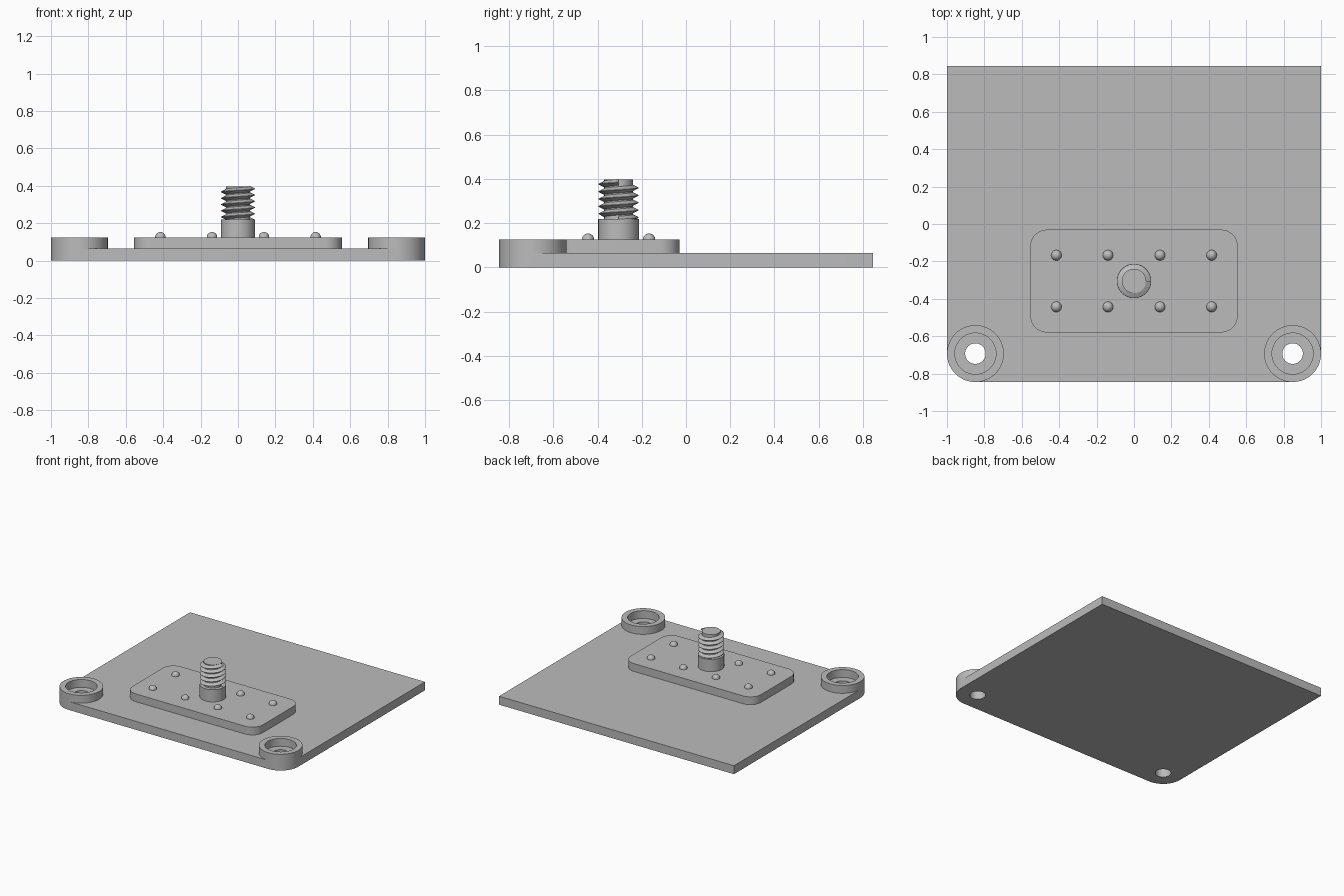
import bpy, bmesh, math

if "Cube" in bpy.data.objects:
    bpy.data.objects.remove(bpy.data.objects["Cube"])

grey = bpy.data.materials.new("plain grey")
grey.diffuse_color = (0.5, 0.5, 0.5, 1)
grey.use_nodes = True
grey.node_tree.nodes["Principled BSDF"].inputs["Base Color"].default_value = grey.diffuse_color


def finish(name, bm, angle=30):
    """Turn a bmesh into a named grey object, smooth with sharp edges kept."""
    bmesh.ops.remove_doubles(bm, verts=bm.verts, dist=1e-5)
    bmesh.ops.recalc_face_normals(bm, faces=bm.faces)
    mesh = bpy.data.meshes.new(name)
    bm.to_mesh(mesh)
    bm.free()
    mesh.materials.append(grey)
    ob = bpy.data.objects.new(name, mesh)
    bpy.context.collection.objects.link(ob)
    bpy.ops.object.select_all(action='DESELECT')
    ob.select_set(True)
    bpy.context.view_layer.objects.active = ob
    bpy.ops.object.shade_smooth_by_angle(angle=math.radians(angle))
    return ob


def arc(cx, cy, r, start, sweep, n):
    return [(cx + r * math.cos(math.radians(start + sweep * i / n)),
             cy + r * math.sin(math.radians(start + sweep * i / n))) for i in range(n + 1)]


def circle(cx, cy, r, n=48):
    return arc(cx, cy, r, 0, 360, n)[:-1]


def slab(name, loops, z0, z1):
    """Extrude an outline (first loop) with holes (other loops)."""
    cu = bpy.data.curves.new(name, 'CURVE')
    cu.dimensions, cu.fill_mode, cu.extrude = '2D', 'BOTH', (z1 - z0) / 2
    for pts in loops:
        sp = cu.splines.new('POLY')
        sp.points.add(len(pts) - 1)
        for p, (x, y) in zip(sp.points, pts):
            p.co = (x, y, 0, 1)
        sp.use_cyclic_u = True
    tmp = bpy.data.objects.new(name + "_outline", cu)
    bpy.context.collection.objects.link(tmp)
    mesh = bpy.data.meshes.new_from_object(tmp.evaluated_get(bpy.context.evaluated_depsgraph_get()))
    bm = bmesh.new()
    bm.from_mesh(mesh)
    bmesh.ops.translate(bm, verts=bm.verts, vec=(0, 0, (z0 + z1) / 2))
    bpy.data.objects.remove(tmp)
    bpy.data.curves.remove(cu)
    bpy.data.meshes.remove(mesh)
    return finish(name, bm)


def lathe(name, cx, cy, profile, n=48):
    """Revolve an (r, z) profile about a vertical axis."""
    bm = bmesh.new()
    verts = [bm.verts.new((cx + r, cy, z)) for r, z in profile]
    edges = [bm.edges.new(p) for p in zip(verts, verts[1:])]
    bmesh.ops.spin(bm, geom=verts + edges, cent=(cx, cy, 0), axis=(0, 0, 1),
                   angle=math.tau, steps=n, use_merge=True)
    return finish(name, bm)


T, TOP = 0.065, 0.125          # plate top, pad and boss top
BX, BY, BR = 0.848, -0.693, 0.152

# base plate: square back corners, round front corners, two bolt holes
outline = ([(1, 0.845), (-1, 0.845)] + arc(-BX, BY, BR, 180, 90, 16)
           + arc(BX, BY, BR, 270, 90, 16))
slab("base_plate", [outline, circle(-BX, BY, 0.055), circle(BX, BY, 0.055)], 0, T)

# raised rings around the bolt holes
for side, s in (("left", -1), ("right", 1)):
    slab(side + "_boss", [circle(s * BX, BY, BR, 64), circle(s * BX, BY, 0.11)], T, TOP)

# mounting pad with rounded corners
CY, PX, PY, PR = -0.305, 0.555, 0.275, 0.09
pad = []
for k, (sx, sy) in enumerate(((1, 1), (-1, 1), (-1, -1), (1, -1))):
    pad += arc(sx * (PX - PR), CY + sy * (PY - PR), PR, 90 * k, 90, 10)
slab("mounting_pad", [pad], T, TOP)

# domed rivets
for i, x in enumerate((-0.415, -0.139, 0.139, 0.415)):
    for row, y in (("front", CY - 0.138), ("back", CY + 0.138)):
        dome = [(0.028 * math.cos(a), TOP + 0.028 * math.sin(a))
                for a in (math.pi / 16 * j for j in range(8))] + [(0, TOP + 0.028)]
        lathe(f"{row}_rivet_{i + 1}", x, y, dome, 24)

# stud collar and threaded core
lathe("stud_collar", 0, CY, [(0.092, TOP), (0.092, 0.219), (0, 0.219)])
lathe("stud_core", 0, CY, [(0.065, 0.215), (0.065, 0.397), (0, 0.397)])

# helical thread: triangular ridge wound around the core
bm = bmesh.new()
pitch, turns, steps = 0.0335, 5, 40
rings = []
for i in range(turns * steps + 1):
    a, z = math.tau * i / steps, 0.217 + pitch * i / steps
    rings.append([bm.verts.new((r * math.cos(a), CY + r * math.sin(a), z + dz))
                  for r, dz in ((0.063, -0.015), (0.091, -0.001), (0.091, 0.001), (0.063, 0.015))])
for a, b in zip(rings, rings[1:]):
    for j in range(4):
        bm.faces.new((a[j], a[(j + 1) % 4], b[(j + 1) % 4], b[j]))
bm.faces.new(rings[0])
bm.faces.new(rings[-1])
finish("stud_thread", bm)
